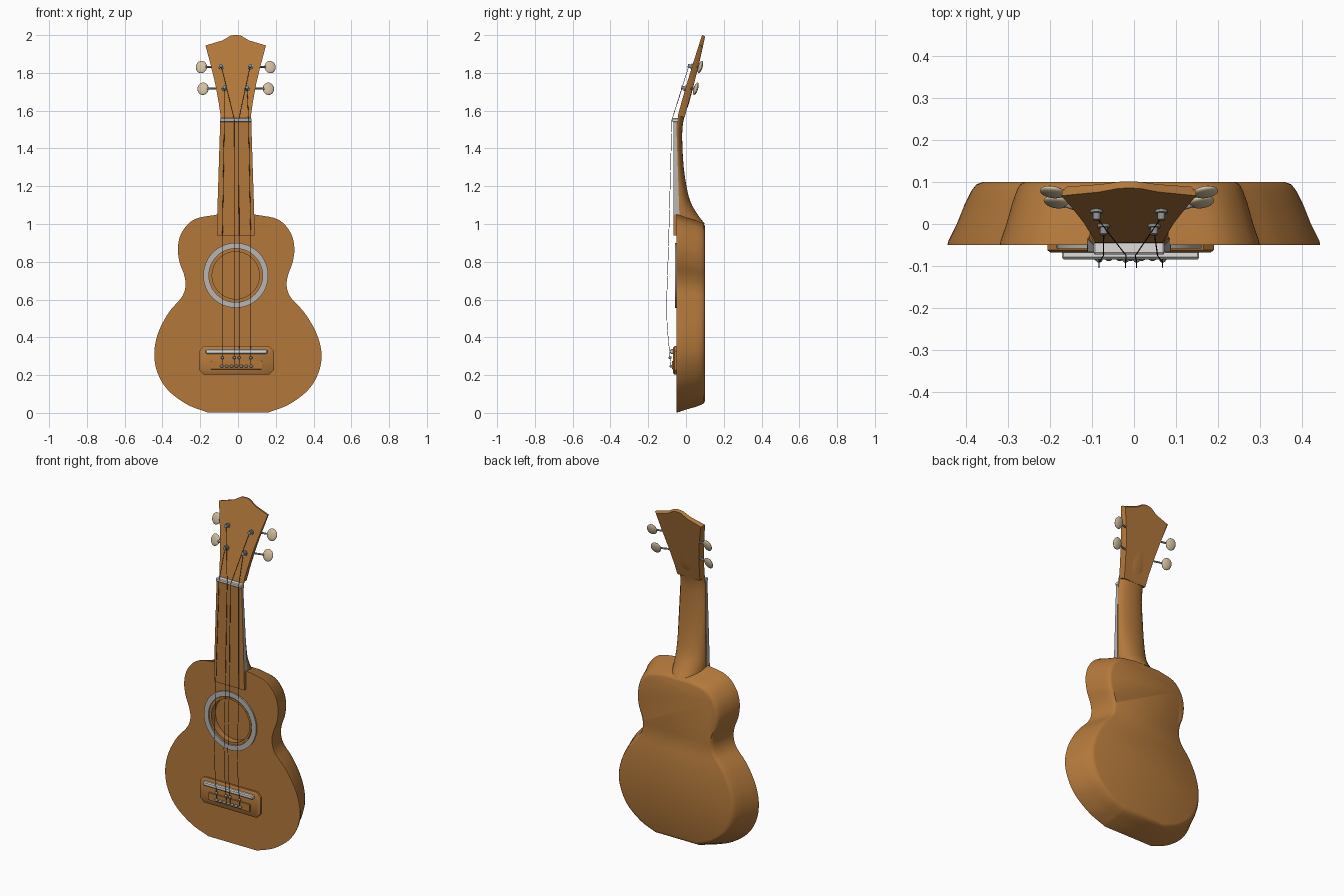
import bpy, bmesh, math
from mathutils import Vector

cube = bpy.data.objects.get("Cube")
if cube:
    bpy.data.objects.remove(cube, do_unlink=True)


def material(name, r, g, b):
    m = bpy.data.materials.new(name)
    m.use_nodes = True
    m.diffuse_color = (r, g, b, 1)
    bsdf = next(n for n in m.node_tree.nodes if n.type == 'BSDF_PRINCIPLED')
    bsdf.inputs["Base Color"].default_value = (r, g, b, 1)
    return m


WOOD = material("warm wood", 0.45, 0.19, 0.044)
GREY = material("light grey", 0.48, 0.46, 0.44)
WHITE = material("off white", 0.74, 0.73, 0.7)
CREAM = material("cream", 0.65, 0.52, 0.35)
METAL = material("grey metal", 0.27, 0.27, 0.26)
DARK = material("dark string", 0.03, 0.03, 0.03)

CX = -0.012  # the neck, hole and bridge share this centre line


def finish(obj, mat=None, angle=35):
    if mat:
        obj.data.materials.append(mat)
    bpy.ops.object.select_all(action='DESELECT')
    obj.select_set(True)
    bpy.context.view_layer.objects.active = obj
    bpy.ops.object.shade_smooth_by_angle(angle=math.radians(angle))
    return obj


def loft(name, rings, mat, loop=False):
    """Skin a row of equal rings; cap the ends, or join them if loop."""
    bm = bmesh.new()
    rows = [[bm.verts.new(p) for p in ring] for ring in rings]
    n = len(rows[0])
    pairs = list(zip(rows, rows[1:])) + ([(rows[-1], rows[0])] if loop else [])
    for a, b in pairs:
        for i in range(n):
            j = (i + 1) % n
            bm.faces.new((a[i], a[j], b[j], b[i]))
    if not loop:
        bm.faces.new(rows[0])
        bm.faces.new(rows[-1])
    bmesh.ops.recalc_face_normals(bm, faces=bm.faces)
    mesh = bpy.data.meshes.new(name)
    bm.to_mesh(mesh)
    bm.free()
    obj = bpy.data.objects.new(name, mesh)
    bpy.context.collection.objects.link(obj)
    return finish(obj, mat)


def smooth_path(pts, steps=5):
    """Catmull-Rom through an open row of points."""
    p = [Vector(q) for q in pts]
    p = [2 * p[0] - p[1]] + p + [2 * p[-1] - p[-2]]
    out = []
    for i in range(1, len(p) - 2):
        a, b, c, d = p[i - 1:i + 3]
        for k in range(steps):
            t = k / steps
            out.append(0.5 * (2 * b + (c - a) * t + (2 * a - 5 * b + 4 * c - d) * t * t
                              + (3 * b - a - 3 * c + d) * t ** 3))
    return out + [p[-2]]


def circle(r, y, cz, n=48):
    return [(CX + r * math.cos(2 * math.pi * i / n), y, cz + r * math.sin(2 * math.pi * i / n))
            for i in range(n)]


def plate(x, z, w, h, c, y):
    """Rectangle facing the front with corners cut by c."""
    w, h = w / 2, h / 2
    pts = [(w - c, h), (w, h - c), (w, c - h), (w - c, -h),
           (c - w, -h), (-w, c - h), (-w, h - c), (c - w, h)]
    return [(x + a, y, z + b) for a, b in pts]


def rod(name, a, b, r, mat, n=12):
    a, b = Vector(a), Vector(b)
    q = (b - a).to_track_quat('Z', 'Y')
    ring = [q @ Vector((r * math.cos(2 * math.pi * i / n), r * math.sin(2 * math.pi * i / n), 0))
            for i in range(n)]
    return loft(name, [[a + v for v in ring], [b + v for v in ring]], mat)


def ball(name, loc, scale, mat, rotation=(0, 0, 0)):
    bpy.ops.mesh.primitive_uv_sphere_add(segments=20, ring_count=12, location=loc, rotation=rotation)
    obj = bpy.context.object
    obj.name, obj.scale = name, scale
    return finish(obj, mat, 60)


# Body: waisted outline that narrows toward the back
half = smooth_path([(0.16, 0.002), (0.27, 0.045), (0.37, 0.12), (0.425, 0.21), (0.443, 0.31),
                    (0.42, 0.42), (0.36, 0.53), (0.29, 0.61), (0.268, 0.67), (0.275, 0.73),
                    (0.3, 0.8), (0.308, 0.88), (0.285, 0.96), (0.22, 1.025), (0.1, 1.05)])
outline = [(x, z) for x, z in half] + [(-x, z) for x, z in reversed(half)]
rings = []
for y, s in [(-0.05, 1), (-0.04, 0.995), (0, 0.95), (0.05, 0.905), (0.08, 0.87), (0.094, 0.845), (0.1, 0.81)]:
    sz = 1 - (1 - s) * 0.6
    rings.append([(x * s - 0.01 * min(1, max(0, z - 0.3) / 0.3), y, 0.52 + (z - 0.52) * sz)
                  for x, z in outline])
body = loft("body", rings, WOOD)

# Sound hole, cut into the front
HOLE = 0.728
cutter = loft("hole_cutter", [circle(0.135, -0.1, HOLE), circle(0.135, -0.015, HOLE)], None)
cutter.hide_render = True
cut = body.modifiers.new("hole", 'BOOLEAN')
cut.object, cut.operation, cut.solver = cutter, 'DIFFERENCE', 'EXACT'
bpy.context.view_layer.objects.active = body
bpy.ops.object.modifier_apply(modifier="hole")
bpy.data.objects.remove(cutter, do_unlink=True)
finish(body)


def ring(name, inner, outer, front, back, mat):
    loft(name, [circle(inner, back, HOLE), circle(inner, front, HOLE),
                circle(outer, front, HOLE), circle(outer, back, HOLE)], mat, True)


ring("hole_rosette", 0.142, 0.172, -0.058, -0.045, GREY)
ring("hole_rim", 0.125, 0.137, -0.054, -0.01, WOOD)

# Neck: D-shaped sections, deepening into the heel and fading into the headstock
sections = smooth_path([(1.0, -0.04, 0.1, 0.096), (1.06, -0.04, 0.055, 0.095),
                        (1.14, -0.042, 0.016, 0.092), (1.3, -0.046, -0.012, 0.087),
                        (1.48, -0.052, -0.02, 0.082), (1.57, -0.042, -0.008, 0.081),
                        (1.64, -0.018, 0.016, 0.086), (1.74, 0.012, 0.042, 0.09)], 4)
loft("neck", [[(CX + w * math.cos(math.pi * i / 16), f + (b - f) * math.sin(math.pi * i / 16), z)
               for i in range(17)] for z, f, b, w in sections], WOOD)

# Fingerboard: wooden face, grey edges above the body
board = loft("fingerboard", [
    [(CX - w, -0.066, z), (CX + w, -0.066, z), (CX + w, back, z), (CX - w, back, z)]
    for z, w, back in [(0.94, 0.1, -0.035), (1.05, 0.098, -0.035), (1.55, 0.082, -0.052)]], WOOD)
board.data.materials.append(GREY)
for f in board.data.polygons:
    f.material_index = 1 if abs(f.normal.x) > 0.5 and f.center.z > 1.05 else 0
loft("nut", [plate(CX, 1.55, 0.168, 0.02, 0.003, -0.045), plate(CX, 1.55, 0.168, 0.02, 0.003, -0.068),
             plate(CX, 1.55, 0.164, 0.012, 0.002, -0.073)], WHITE)


# Headstock: tilted back, with a crested top edge and a narrower back face
def head_y(z):
    return -0.048 + 0.133 * ((z - 1.55) / 0.45) ** 1.1


def head_depth(z):
    return 0.036 if z < 1.8 else 0.036 - 0.1 * (z - 1.8)


crest = [(0.08, 1.57), (0.09, 1.64), (0.108, 1.74), (0.132, 1.84), (0.16, 1.945),
         (0.07, 1.972), (0.03, 1.996), (0.012, 2.0)]
head = [(x, z) for x, z in crest] + [(-x, z) for x, z in reversed(crest)]
loft("headstock", [[(CX + x * s, head_y(z) + d * head_depth(z), z - drop) for x, z in head]
                   for d, s, drop in [(0, 1, 0), (0.6, 0.99, 0.002), (1, 0.92, 0.008)]], WOOD)

# Tuning pegs: post, collar, shaft and oval button
posts = {}
for side in (-1, 1):
    for level, z, px, bx, by in (("upper", 1.833, 0.077, 0.182, 0.076), ("lower", 1.718, 0.06, 0.173, 0.052)):
        tag = level + ("_left" if side > 0 else "_right")
        x, y = CX + side * px, head_y(z)
        tip = Vector((x, y - 0.022, z + 0.006))
        posts[side, level] = tip
        button = (CX + side * bx, by, z - 0.002)
        rod("post_" + tag, (x, y + 0.01, z - 0.003), tip, 0.009, METAL)
        rod("post_collar_" + tag, (x, y + 0.002, z), (x, y - 0.006, z + 0.002), 0.015, METAL)
        rod("peg_shaft_" + tag, (x, y + 0.018, z), button, 0.005, METAL)
        ball("peg_button_" + tag, button, (0.03, 0.011, 0.034), CREAM, (-0.3, 0, side * 0.15))

# Bridge, tie block and saddle
BX = CX + 0.004
loft("bridge", [plate(BX, 0.278, 0.396, 0.15, 0.025, -0.045), plate(BX, 0.278, 0.396, 0.15, 0.025, -0.062),
                plate(BX, 0.278, 0.38, 0.134, 0.022, -0.068)], WOOD)
loft("tie_block", [plate(BX, 0.253, 0.275, 0.048, 0.003, -0.06), plate(BX, 0.253, 0.27, 0.043, 0.003, -0.074)], WOOD)
loft("saddle", [plate(BX, 0.325, 0.326, 0.024, 0.004, -0.06), plate(BX, 0.325, 0.326, 0.024, 0.004, -0.079),
                plate(BX, 0.325, 0.32, 0.014, 0.003, -0.084)], WHITE)

# Strings run from the bridge over the nut to the posts
for i, (x, side, level) in enumerate([(-0.083, -1, "lower"), (-0.02, -1, "upper"),
                                      (0.006, 1, "upper"), (0.068, 1, "lower")]):
    tip = posts[side, level]
    top = CX + (x - CX) * 0.85
    path = [(x, -0.08, 0.25), (x, -0.088, 0.33), (x, -0.1, 0.46), (x, -0.103, 0.58), (x, -0.092, 0.9),
            (top, -0.075, 1.55), (tip.x, tip.y + 0.006, tip.z)]
    curve = bpy.data.curves.new("string", 'CURVE')
    curve.dimensions, curve.bevel_depth, curve.bevel_resolution = '3D', 0.0014, 1
    line = curve.splines.new('POLY')
    line.points.add(len(path) - 1)
    for pt, co in zip(line.points, path):
        pt.co = (*co, 1)
    obj = bpy.data.objects.new(f"string_{i + 1}", curve)
    bpy.context.collection.objects.link(obj)
    curve.materials.append(DARK)
    ball(f"string_knot_{i + 1}", (x, -0.084, 0.292), (0.008, 0.008, 0.008), METAL)

# Row of small beads on the tie block
for i in range(7):
    ball(f"tie_bead_{i + 1}", (BX - 0.078 + 0.026 * i, -0.08, 0.247), (0.01, 0.008, 0.008), METAL)
